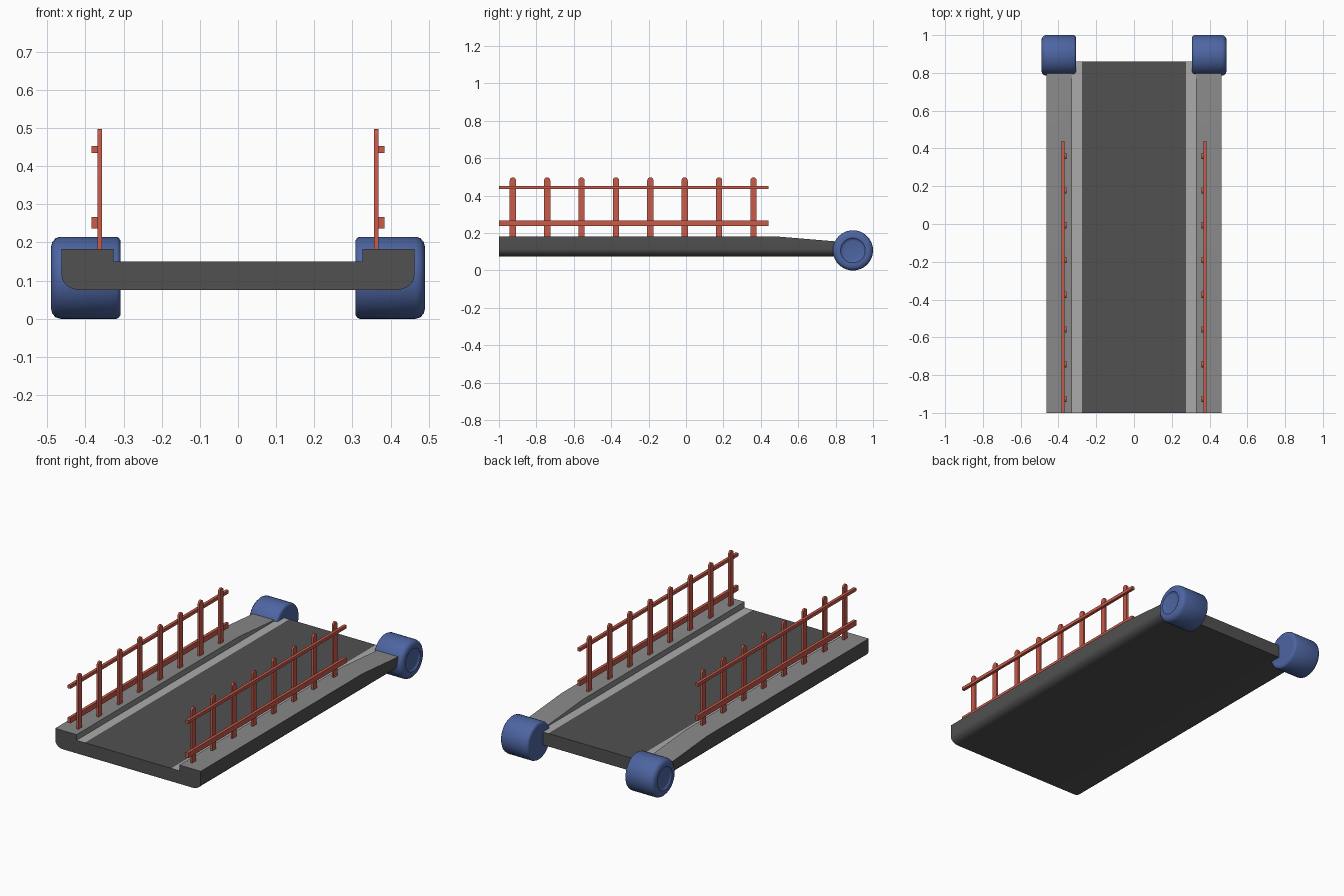
import bpy, bmesh, math
from mathutils import Vector

if "Cube" in bpy.data.objects:
    bpy.data.objects.remove(bpy.data.objects["Cube"], do_unlink=True)


def material(name, rgb):
    m = bpy.data.materials.new(name)
    m.use_nodes = True
    m.diffuse_color = (*rgb, 1)
    m.node_tree.nodes["Principled BSDF"].inputs["Base Color"].default_value = (*rgb, 1)
    return m


asphalt = material("dark asphalt", (0.082, 0.082, 0.082))
pavement = material("pavement grey", (0.25, 0.25, 0.25))
gutter = material("light gutter grey", (0.41, 0.41, 0.41))
red = material("railing red", (0.58, 0.105, 0.07))
blue = material("roller blue", (0.075, 0.13, 0.36))


def finish(name, bm, mats, smooth=None):
    bmesh.ops.recalc_face_normals(bm, faces=bm.faces[:])
    mesh = bpy.data.meshes.new(name)
    bm.to_mesh(mesh)
    bm.free()
    for m in mats:
        mesh.materials.append(m)
    ob = bpy.data.objects.new(name, mesh)
    bpy.context.collection.objects.link(ob)
    if smooth:
        bpy.ops.object.select_all(action="DESELECT")
        ob.select_set(True)
        bpy.context.view_layer.objects.active = ob
        bpy.ops.object.shade_smooth_by_angle(angle=math.radians(smooth))
    return ob


def loft(bm, rings, caps=True):
    """Join equal closed rings of points into a skin."""
    loops = [[bm.verts.new(p) for p in ring] for ring in rings]
    for a, b in zip(loops, loops[1:]):
        for i in range(len(a)):
            j = (i + 1) % len(a)
            bm.faces.new((a[i], a[j], b[j], b[i]))
    if caps:
        bm.faces.new(loops[0])
        bm.faces.new(loops[-1])


# Bridge deck: lofted cross-section, raised pavements slope down at the back
ROAD, KERB, BASE = 0.15, 0.183, 0.075


def deck_section(y, top):
    half = [(0.275, ROAD), (0.327, ROAD), (0.327, top), (0.463, top)]
    for i in range(7):
        a = math.radians(15 * i)
        half.append((0.413 + 0.05 * math.cos(a), BASE + 0.04 * (1 - math.sin(a))))
    pts = half + [(-x, z) for x, z in reversed(half)]
    return [(x, y, z) for x, z in pts]


bm = bmesh.new()
loft(bm, [deck_section(-1, KERB), deck_section(0.47, KERB), deck_section(0.86, ROAD + 0.0005)])
bm.normal_update()
bmesh.ops.recalc_face_normals(bm, faces=bm.faces[:])
for f in bm.faces:
    c = f.calc_center_median()
    if abs(f.normal.y) > 0.9 or c.z < ROAD - 0.005:
        continue
    if f.normal.z > 0.9 and 0.28 < abs(c.x) < 0.327:
        # Gutter strip beside the kerb
        f.material_index = 2
    elif 0.32 < abs(c.x) < 0.46:
        # Pavement top and kerb face
        f.material_index = 1
finish("bridge_deck", bm, [asphalt, pavement, gutter], 30)


def box(name, low, high, mat):
    bm = bmesh.new()
    bmesh.ops.create_cube(bm, size=1)
    low, high = Vector(low), Vector(high)
    for v in bm.verts:
        v.co = Vector([(low[i] + high[i]) / 2 + v.co[i] * (high[i] - low[i]) for i in range(3)])
    finish(name, bm, [mat])


def post(name, x, y):
    """Flat post with a round top."""
    r, top = 0.0165, 0.498
    outline = [(y - r, KERB - 0.01), (y + r, KERB - 0.01)]
    for i in range(9):
        a = math.pi * i / 8
        outline.append((y + r * math.cos(a), top - r + r * math.sin(a)))
    bm = bmesh.new()
    loft(bm, [[(x + dx, py, pz) for py, pz in outline] for dx in (-0.006, 0.006)])
    finish(name, bm, [red], 30)


def roller(name, side):
    """Turned cylinder with rounded rims and a dished outer face."""
    profile = [(0.308, 0.085), (0.308, 0.097), (0.312, 0.104), (0.319, 0.1075),
               (0.466, 0.1075), (0.478, 0.104), (0.487, 0.094), (0.49, 0.082),
               (0.49, 0.066), (0.484, 0.06), (0.482, 0.05)]
    n = 40
    bm = bmesh.new()
    rings = []
    for x, r in profile:
        rings.append([(side * x, 0.8925 + r * math.cos(2 * math.pi * i / n),
                       0.1075 + r * math.sin(2 * math.pi * i / n)) for i in range(n)])
    loft(bm, rings)
    finish(name, bm, [blue], 40)


# Railings and rollers on both sides
for label, side in (("left", 1), ("right", -1)):
    for i in range(8):
        post(f"{label}_railing_post_{i + 1}", side * 0.3625, -0.926 + 0.1838 * i)
    inner, outer = sorted((side * 0.367, side * 0.384))
    for part, low, high in (("lower", 0.237, 0.267), ("upper", 0.435, 0.453)):
        box(f"{label}_{part}_rail", (inner, -1, low), (outer, 0.44, high), red)
    roller(f"{label}_end_roller", side)
